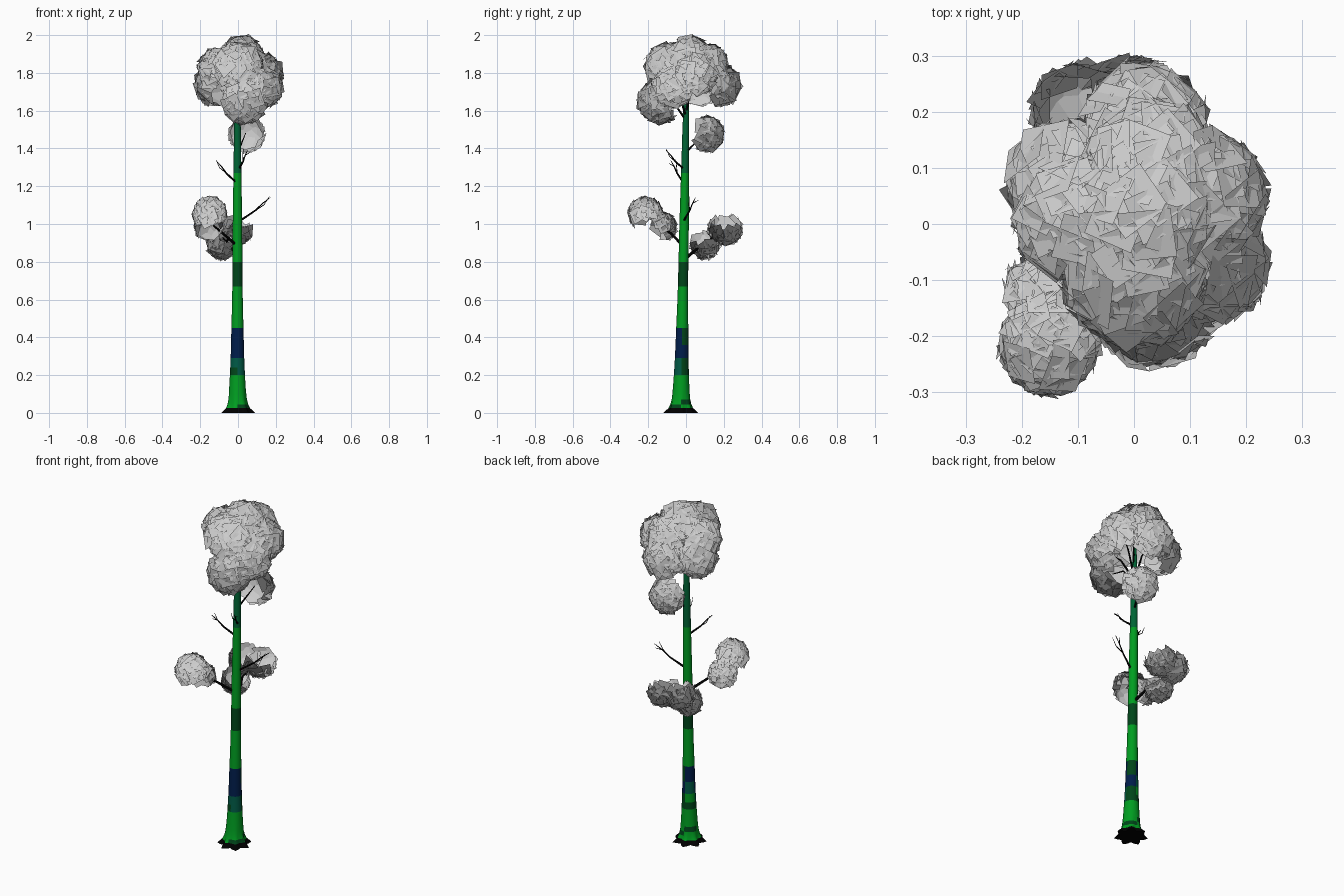
import bpy, bmesh, math, random
from mathutils import Vector, Matrix

if "Cube" in bpy.data.objects:
    bpy.data.objects.remove(bpy.data.objects["Cube"])

random.seed(4)


def mat(name, rgb):
    m = bpy.data.materials.new(name)
    m.diffuse_color = (*rgb, 1)
    m.use_nodes = True
    m.node_tree.nodes["Principled BSDF"].inputs["Base Color"].default_value = m.diffuse_color
    return m


BARK = [mat("bark_black", (0, 0, 0)), mat("bark_green", (0, 0.34, 0.015)),
        mat("bark_dark_green", (0, 0.06, 0.01)), mat("bark_teal", (0, 0.1, 0.06)),
        mat("bark_blue", (0, 0.012, 0.07)), mat("bark_upper", (0, 0.13, 0.035))]


def link(name, data):
    ob = bpy.data.objects.new(name, data)
    bpy.context.collection.objects.link(ob)
    return ob


def axis_y(z):
    return -0.028 + 0.018 * z


def bark_index(z):
    # colour bands up the trunk
    if z < 0.022:
        return 0
    if z < 0.2:
        return random.choice((1, 1, 1, 2))
    if z < 0.29:
        return random.choice((3, 3, 2, 1))
    if z < 0.45:
        return random.choice((4, 4, 4, 3, 2))
    if z < 0.67:
        return 1
    if z < 0.8:
        return 2
    return 1 if z < 1.27 else 5


# Trunk: flared, lobed rings
def build_trunk():
    profile = [(0, .078, .2), (.012, .07, .16), (.025, .061, .1), (.045, .054, .06), (.07, .049, .03),
               (.1, .046, .02), (.13, .044, 0), (.16, .042, 0), (.2, .04, 0), (.24, .038, 0),
               (.29, .036, 0), (.36, .034, 0), (.45, .032, 0), (.56, .029, 0), (.67, .027, 0),
               (.8, .026, 0), (1.0, .025, 0), (1.27, .021, 0), (1.5, .018, 0), (1.68, .013, 0), (1.8, .006, 0)]
    n = 28
    bm = bmesh.new()
    rings = []
    for z, r, lobe in profile:
        ring = []
        for i in range(n):
            a = math.tau * i / n
            rr = r * (1 + lobe * math.cos(7 * a))
            ring.append(bm.verts.new((rr * math.cos(a) - .003, rr * math.sin(a) + axis_y(z), z)))
        rings.append(ring)
    for k in range(len(rings) - 1):
        z = (profile[k][0] + profile[k + 1][0]) / 2
        for i in range(n):
            if i % 7 == 0:
                idx = bark_index(z)
            j = (i + 1) % n
            f = bm.faces.new((rings[k][i], rings[k][j], rings[k + 1][j], rings[k + 1][i]))
            f.material_index = idx
            f.smooth = True
    bm.faces.new(rings[0][::-1])
    bm.faces.new(rings[-1])
    me = bpy.data.meshes.new("trunk")
    bm.to_mesh(me)
    bm.free()
    for m in BARK:
        me.materials.append(m)
    link("trunk", me)


build_trunk()


# Branches: tapered bevelled curves
def branch(name, paths):
    cu = bpy.data.curves.new(name, 'CURVE')
    cu.dimensions = '3D'
    cu.bevel_depth = 1
    cu.bevel_resolution = 1
    cu.use_fill_caps = True
    for r0, r1, pts in paths:
        s = cu.splines.new('POLY')
        s.points.add(len(pts) - 1)
        for i, p in enumerate(pts):
            s.points[i].co = (*p, 1)
            s.points[i].radius = r0 + (r1 - r0) * i / (len(pts) - 1)
    cu.materials.append(BARK[0])
    link(name, cu)


def bare_twig(name, start, end):
    # bent stem with two side forks
    a, b = Vector(start), Vector(end)
    d = b - a
    side = d.cross(Vector((0, 0, 1))).normalized() * d.length
    mid = a + d * .5 - Vector((0, 0, .008))
    far = a + d * .75
    branch(name, [(.006, .0015, (a, mid, far, b)),
                  (.003, .001, (mid, mid + d * .25 + side * .1, mid + d * .4 + side * .14 + Vector((0, 0, .025)))),
                  (.003, .001, (far, far + d * .2 - side * .1 - Vector((0, 0, .008))))])


bare_twig("bare_twig_right", (.015, -.01, 1.02), (.17, .05, 1.14))
bare_twig("bare_twig_left", (-.01, -.015, 1.22), (-.115, -.08, 1.335))
bare_twig("bare_twig_front", (.005, -.01, 1.29), (.05, -.105, 1.39))

branch("front_branch", [(.008, .003, ((-.01, -.02, .89), (-.08, -.08, .95), (-.14, -.15, 1.0), (-.15, -.2, 1.05)))])
branch("back_branch", [(.009, .003, ((0, 0, .82), (-.03, .06, .87), (-.06, .13, .91), (-.02, .2, .96))),
                       (.005, .002, ((-.04, .09, .88), (-.09, .15, .94)))])
branch("low_crown_branch", [(.006, .002, ((0, 0, 1.38), (.02, .05, 1.43), (.04, .1, 1.48)))])


# Foliage: square leaf cards laid over open domes; each clump is (centre, radius, dome direction)
def foliage(name, clumps, side, open_at=-.25):
    bm = bmesh.new()
    shade = []
    for c, r, facing in clumps:
        c, facing = Vector(c), Vector(facing).normalized()
        count = int(3.2 * 4 * math.pi * r * r / side ** 2)
        for i in range(count):
            u = 1 - 2 * (i + .5) / count
            a = i * 2.39996
            w = math.sqrt(1 - u * u)
            n = Vector((w * math.cos(a), w * math.sin(a), u))
            p = c + n * (r - .014) * random.uniform(.95, 1.02)
            # leave the inner side open and skip cards buried in other clumps
            if n.dot(facing) < open_at or any(
                    (p - Vector(c2)).length < r2 * .75 for c2, r2, _ in clumps if Vector(c2) != c):
                continue
            tilt = n + Vector([random.uniform(-.13, .13) for _ in range(3)])
            rot = tilt.to_track_quat('Z', 'Y').to_matrix().to_4x4()
            m = Matrix.Translation(p) @ rot @ Matrix.Rotation(random.uniform(0, 6.28), 4, 'Z')
            h = side / 2 * random.uniform(.85, 1.1)
            f = bm.faces.new([bm.verts.new(m @ Vector((x * h, y * h, 0)))
                              for x, y in ((-1, -1), (1, -1), (1, 1), (-1, 1))])
            f.smooth = True
            shade += [(n + facing * .7).normalized()] * 4
    me = bpy.data.meshes.new(name)
    bm.to_mesh(me)
    bm.free()
    # soft, clump-wide shading
    me.normals_split_custom_set_from_vertices(shade)
    link(name, me)


centre = Vector((.01, .01, 1.68))
crown = [(c, r, Vector(c) - centre) for c, r in (
    ((.035, -.135, 1.65), .122), ((.0, -.085, 1.83), .135), ((.02, .02, 1.875), .122),
    ((-.115, .07, 1.74), .118), ((.12, .05, 1.79), .12), ((.02, .175, 1.735), .115),
    ((-.1, .01, 1.82), .115), ((.03, .11, 1.84), .118), ((.125, -.07, 1.72), .115))]
foliage("crown_leaves", crown, .09)
foliage("low_crown_leaves", [((.045, .105, 1.475), .1, (.2, 1, -.2))], .08)
foliage("front_branch_leaves", [((-.15, -.215, 1.055), .095, (-.1, -.3, .9)),
                                ((-.155, -.125, .985), .08, (-.2, .6, .6))], .072)
down = (-.45, .1, -.9)
foliage("back_branch_leaves", [((-.005, .215, .975), .092, down), ((-.095, .2, .975), .092, down),
                               ((-.085, .1, .89), .082, down)], .072)

# Limbs inside the crown
branch("crown_limbs", [(.007, .002, ((0, 0, 1.55 + .02 * (i % 3)), Vector(c) * .5 + Vector((0, 0, .82)), c))
                       for i, (c, r, _) in enumerate(crown[::2])])
